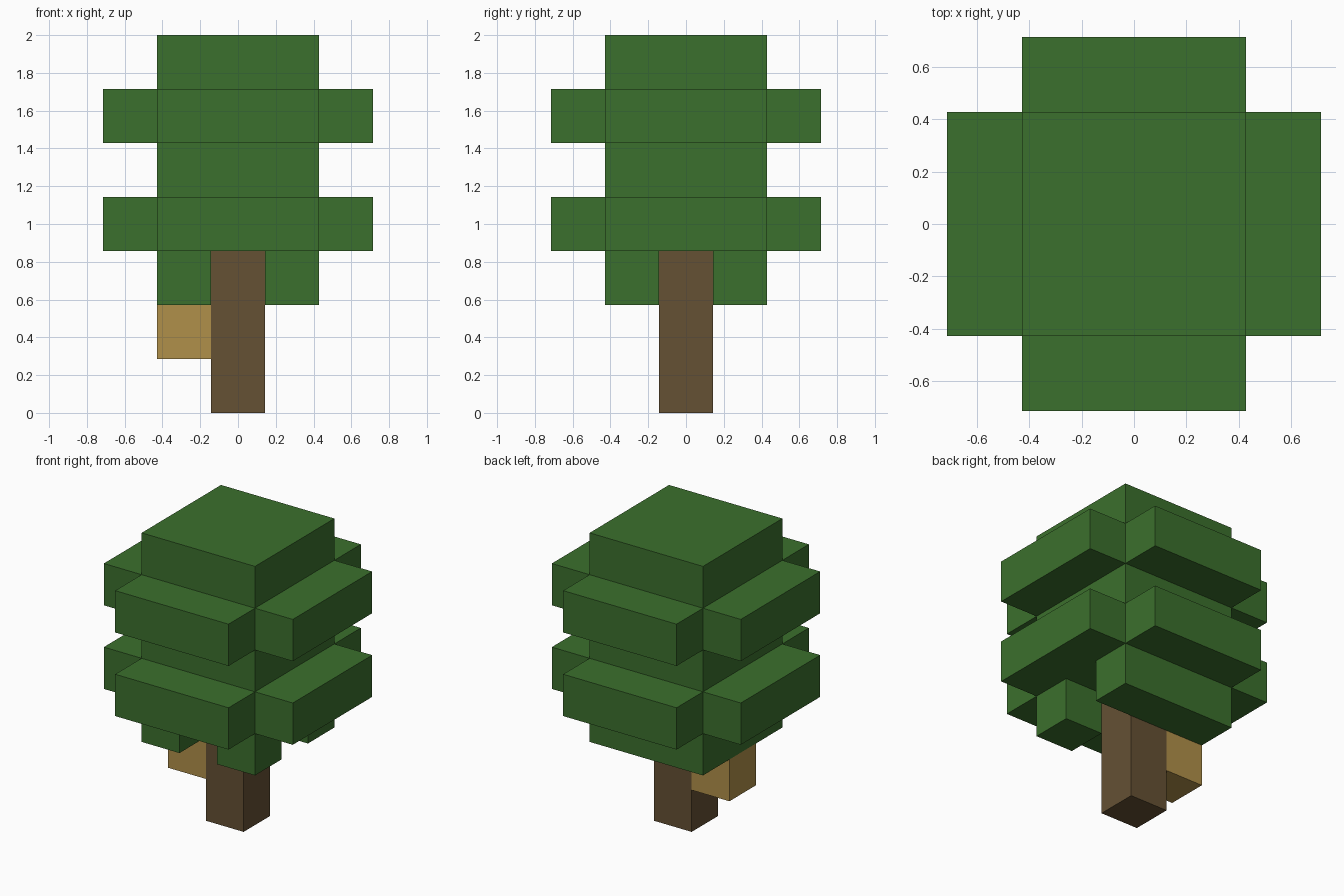
import bpy
import bmesh
from mathutils import Vector

cube = bpy.data.objects.get("Cube")
if cube:
    bpy.data.objects.remove(cube, do_unlink=True)

U = 2 / 7  # edge length of one block


def material(name, rgb):
    mat = bpy.data.materials.new(name)
    mat.use_nodes = True
    color = (*rgb, 1.0)
    mat.diffuse_color = color
    mat.node_tree.nodes["Principled BSDF"].inputs["Base Color"].default_value = color
    return mat


def block_part(name, cells, mat):
    """Join unit blocks into one shell, keeping only their exposed faces."""
    bm = bmesh.new()
    for cell in sorted(cells):
        center = Vector(cell) + Vector((0, 0, 0.5))
        for axis in range(3):
            for sign in (-1, 1):
                normal = Vector((0, 0, 0))
                normal[axis] = sign
                if tuple(int(c + n) for c, n in zip(cell, normal)) in cells:
                    continue
                # Two directions across the face, ordered to point it outward
                a = Vector((0, 0, 0))
                a[(axis + 1) % 3] = 0.5
                b = normal.cross(a)
                mid = center + normal / 2
                corners = (mid - a - b, mid + a - b, mid + a + b, mid - a + b)
                bm.faces.new([bm.verts.new(p * U) for p in corners])
    bmesh.ops.remove_doubles(bm, verts=bm.verts[:], dist=0.001)
    mesh = bpy.data.meshes.new(name)
    bm.to_mesh(mesh)
    bm.free()
    mesh.materials.append(mat)
    obj = bpy.data.objects.new(name, mesh)
    bpy.context.collection.objects.link(obj)
    return obj


leaf_green = material("leaf green", (0.044, 0.162, 0.026))
bark_brown = material("bark brown", (0.130, 0.082, 0.034))
hive_tan = material("hive tan", (0.434, 0.279, 0.068))

# Leaves: square core with wide cross-shaped tiers
leaves = set()
for level in range(3, 7):
    reach = 2 if level % 2 else 1
    for x in range(-reach, reach + 1):
        for y in range(-reach, reach + 1):
            if abs(x) < 2 or abs(y) < 2:
                leaves.add((x, y, level))

# Lowest leaves: ring round the trunk, open at the front and on one side
for x in (-1, 0, 1):
    for y in (-1, 0, 1):
        if (x, y) not in {(0, 0), (0, -1), (1, 0)}:
            leaves.add((x, y, 2))

block_part("leaves", leaves, leaf_green)
block_part("trunk", {(0, 0, level) for level in range(3)}, bark_brown)

# Hive hanging under the leaves beside the trunk
block_part("hive", {(-1, 0, 1)}, hive_tan)
